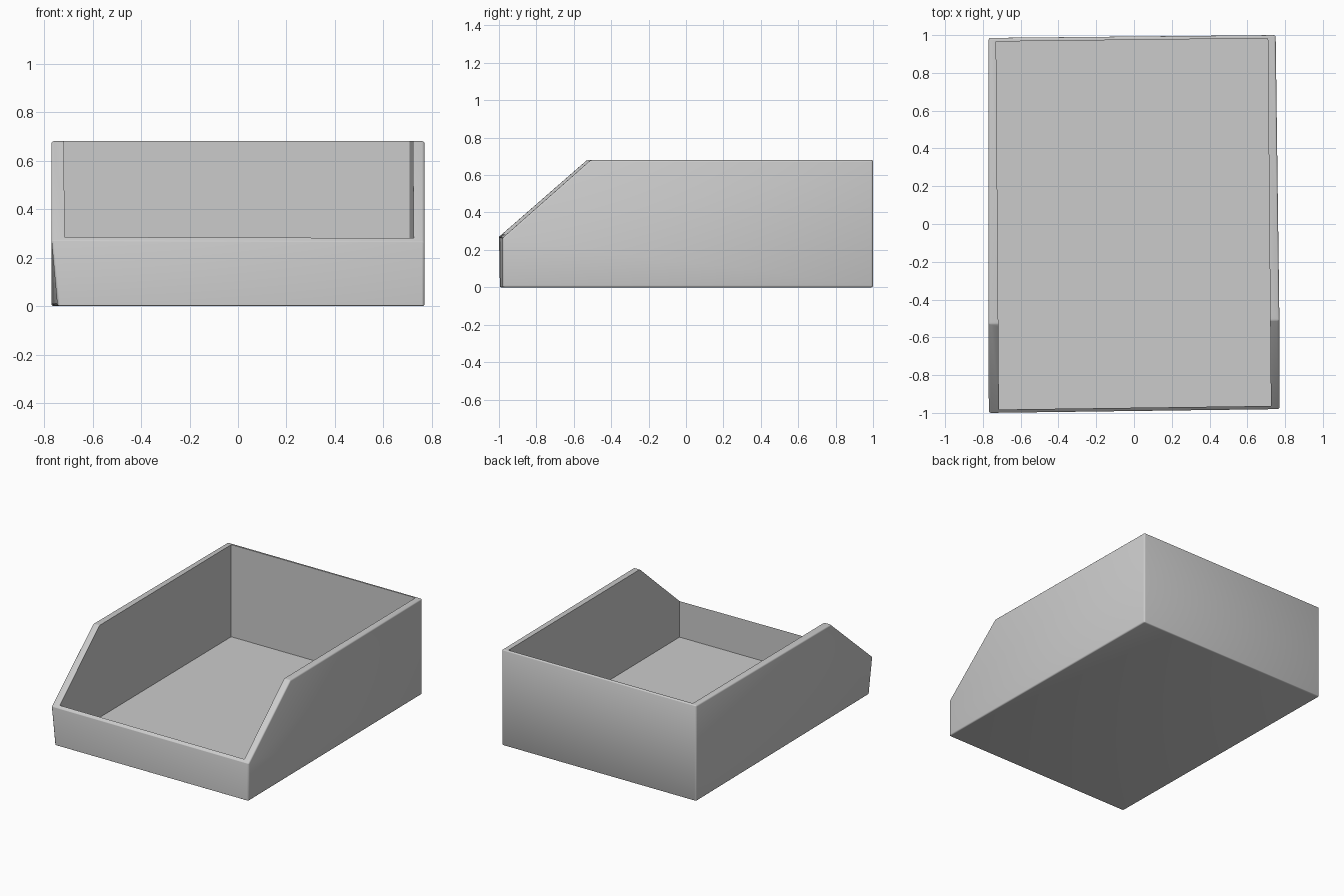
import bpy, bmesh

if "Cube" in bpy.data.objects:
    bpy.data.objects.remove(bpy.data.objects["Cube"])


def prism(name, left, right):
    """Solid between two matching side outlines (lists of x, y, z points)."""
    bm = bmesh.new()
    a = [bm.verts.new(p) for p in left]
    b = [bm.verts.new(p) for p in right]
    n = len(a)
    bm.faces.new(a)
    bm.faces.new(b[::-1])
    for i in range(n):
        bm.faces.new((a[i], b[i], b[(i + 1) % n], a[(i + 1) % n]))
    bmesh.ops.triangulate(bm, faces=[f for f in bm.faces if len(f.verts) == 4])
    bmesh.ops.recalc_face_normals(bm, faces=bm.faces)
    me = bpy.data.meshes.new(name)
    bm.to_mesh(me)
    bm.free()
    ob = bpy.data.objects.new(name, me)
    bpy.context.collection.objects.link(ob)
    return ob


# Slightly skewed outer body with a sloped front on both sides
left = [(-0.745, -0.995, 0), (-0.77, 0.985, 0), (-0.77, 0.985, 0.68),
        (-0.77, -0.53, 0.68), (-0.77, -1.0, 0.27)]
right = [(0.77, -0.98, 0), (0.75, 1.0, 0), (0.75, 1.0, 0.68),
         (0.77, -0.51, 0.68), (0.77, -0.98, 0.265)]
tray = prism("open_front_tray", left, right)

# Cavity: thick side walls, thin front, back and floor
FLOOR = 0.025
l_in = [(-0.715, -0.982, FLOOR), (-0.73, 0.966, FLOOR),
        (-0.73, 0.966, 1), (-0.715, -0.982, 1)]
r_in = [(0.725, -0.963, FLOOR), (0.708, 0.983, FLOOR),
        (0.708, 0.983, 1), (0.725, -0.963, 1)]
cavity = prism("cavity_cutter", l_in, r_in)
cavity.hide_render = True
cavity.hide_set(True)

# Round the outer edges, then hollow the body
bev = tray.modifiers.new("round_edges", 'BEVEL')
bev.width = 0.01
bev.segments = 3
bev.limit_method = 'ANGLE'
bev.angle_limit = 0.5
cut = tray.modifiers.new("hollow", 'BOOLEAN')
cut.operation = 'DIFFERENCE'
cut.solver = 'EXACT'
cut.object = cavity

bpy.ops.object.select_all(action='DESELECT')
tray.select_set(True)
bpy.context.view_layer.objects.active = tray
for m in ("round_edges", "hollow"):
    bpy.ops.object.modifier_apply(modifier=m)
bpy.data.objects.remove(cavity, do_unlink=True)
bpy.ops.object.shade_smooth_by_angle(angle=0.6)
